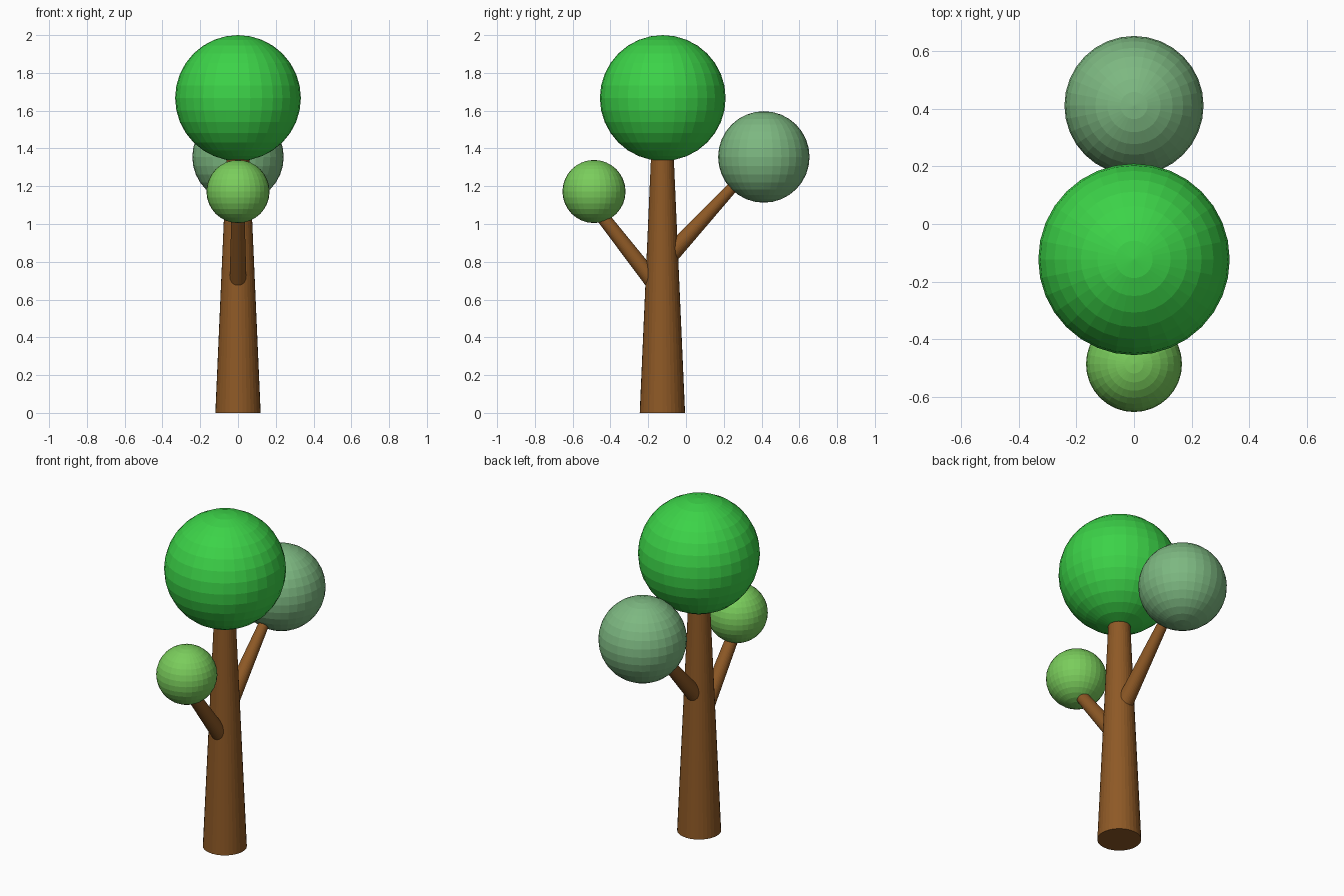
import bpy
from mathutils import Vector

cube = bpy.data.objects.get("Cube")
if cube:
    bpy.data.objects.remove(cube, do_unlink=True)


def make_material(name, color):
    mat = bpy.data.materials.new(name)
    mat.use_nodes = True
    mat.diffuse_color = (*color, 1)
    mat.node_tree.nodes["Principled BSDF"].inputs["Base Color"].default_value = (*color, 1)
    return mat


bark = make_material("brown bark", (0.27, 0.10, 0.019))
bright_green = make_material("bright green", (0.045, 0.65, 0.065))
sage_green = make_material("sage green", (0.205, 0.48, 0.22))
light_green = make_material("light green", (0.195, 0.61, 0.107))


def finish(name, mat):
    obj = bpy.context.object
    obj.name = obj.data.name = name
    obj.data.materials.append(mat)


def foliage(name, y, z, radius, mat):
    bpy.ops.mesh.primitive_uv_sphere_add(segments=32, ring_count=16, radius=radius, location=(0, y, z))
    finish(name, mat)


def limb(name, start, end, r_start, r_end):
    """Tapered round limb in the x = 0 plane, between two (y, z) points."""
    a, b = Vector((0, *start)), Vector((0, *end))
    axis = b - a
    bpy.ops.mesh.primitive_cone_add(
        vertices=32, radius1=r_start, radius2=r_end, depth=axis.length,
        location=(a + b) / 2, rotation=axis.to_track_quat('Z', 'Y').to_euler())
    finish(name, bark)


# Trunk and the two branches
limb("trunk", (-0.125, 0), (-0.125, 1.45), 0.12, 0.056)
limb("front_branch", (-0.14, 0.652), (-0.47, 1.074), 0.046, 0.034)
limb("back_branch", (-0.115, 0.802), (0.30, 1.253), 0.049, 0.026)

# Foliage balls
foliage("main_foliage", -0.123, 1.667, 0.333, bright_green)
foliage("back_foliage", 0.412, 1.355, 0.242, sage_green)
foliage("front_foliage", -0.487, 1.172, 0.167, light_green)
